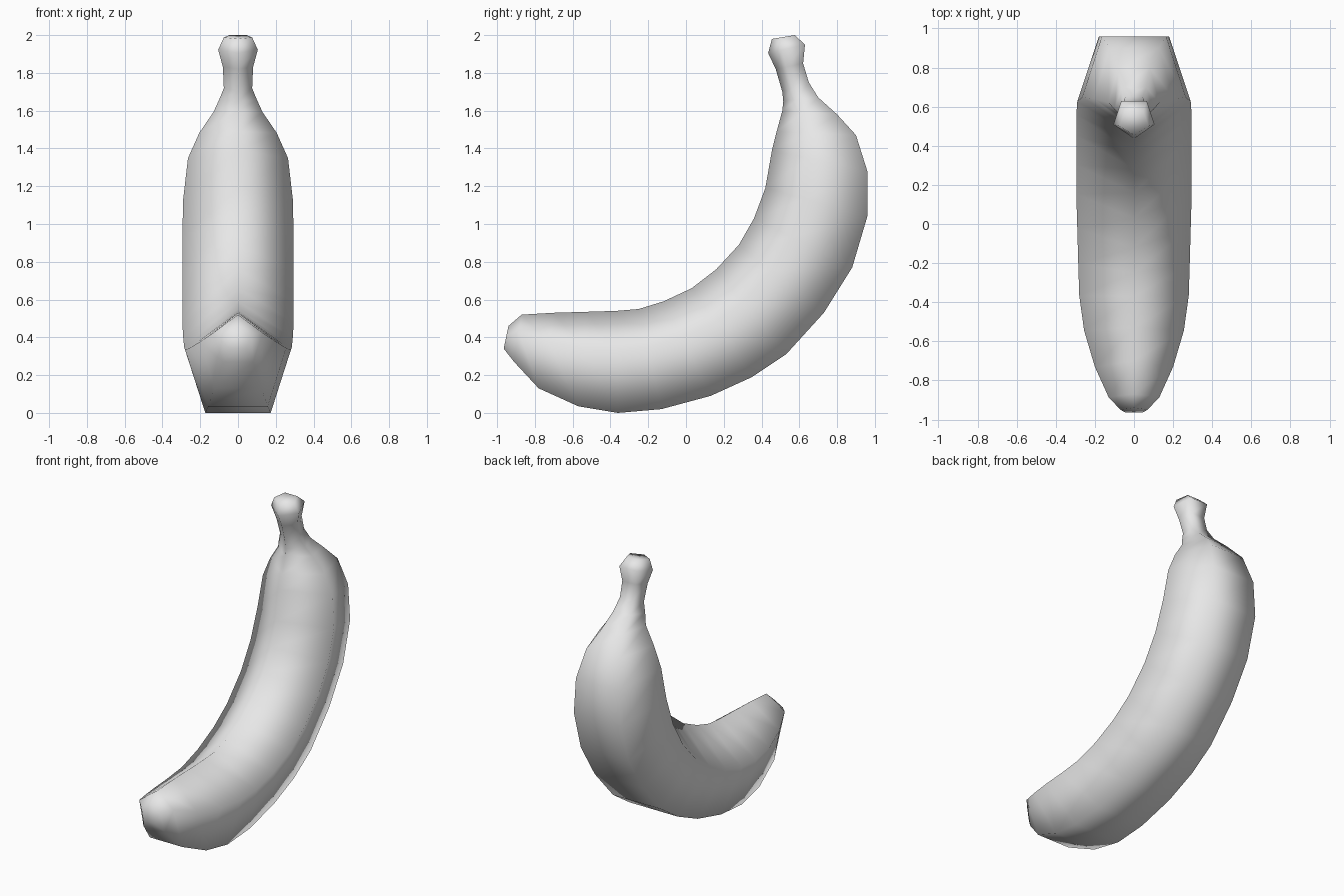
import bpy
import bmesh
from mathutils import Vector

cube = bpy.data.objects.get("Cube")
if cube:
    bpy.data.objects.remove(cube, do_unlink=True)

# Plain skin material
skin = bpy.data.materials.new("pale_grey_skin")
skin.use_nodes = True
colour = (0.8, 0.8, 0.8, 1)
skin.diffuse_color = colour
skin.node_tree.nodes["Principled BSDF"].inputs["Base Color"].default_value = colour

# Rings from blossom tip to stem: inner ridge (y, z), outer face (y, z), half width
rings = [
    (-.94, .46, -.965, .34, .07),
    (-.87, .52, -.91, .27, .13),
    (-.70, .53, -.78, .13, .20),
    (-.53, .535, -.57, .035, .255),
    (-.37, .54, -.36, 0, .28),
    (-.25, .55, -.13, .02, .285),
    (-.12, .59, .13, .09, .29),
    (.03, .66, .35, .19, .295),
    (.16, .76, .53, .31, .295),
    (.28, .89, .73, .53, .295),
    (.36, 1.03, .88, .77, .295),
    (.42, 1.19, .96, 1.04, .29),
    (.455, 1.39, .96, 1.28, .265),
    (.48, 1.49, .90, 1.47, .205),
    (.51, 1.60, .80, 1.58, .13),
    (.515, 1.65, .70, 1.67, .10),
    (.51, 1.70, .65, 1.75, .075),
    (.475, 1.82, .62, 1.85, .08),
    (.435, 1.905, .63, 1.95, .105),
    (.455, 1.98, .575, 2, .075),
]

# Five-sided section: (fraction of half width, fraction from ridge to outer face)
section = [(0, 0), (1, .382), (.618, 1), (-.618, 1), (-1, .382)]

# Sweep the section through the rings and cap both ends
bm = bmesh.new()
loops = []
for yi, zi, yo, zo, width in rings:
    ridge, outer = Vector((0, yi, zi)), Vector((0, yo, zo))
    loops.append([bm.verts.new(ridge.lerp(outer, t) + Vector((u * width, 0, 0)))
                  for u, t in section])
for a, b in zip(loops, loops[1:]):
    for i in range(5):
        j = (i + 1) % 5
        bm.faces.new((a[i], a[j], b[j], b[i]))
bm.faces.new(loops[0])
bm.faces.new(loops[-1])
bmesh.ops.recalc_face_normals(bm, faces=bm.faces)
for face in bm.faces:
    face.smooth = True

mesh = bpy.data.meshes.new("banana")
bm.to_mesh(mesh)
bm.free()
mesh.materials.append(skin)
banana = bpy.data.objects.new("banana", mesh)
bpy.context.collection.objects.link(banana)
